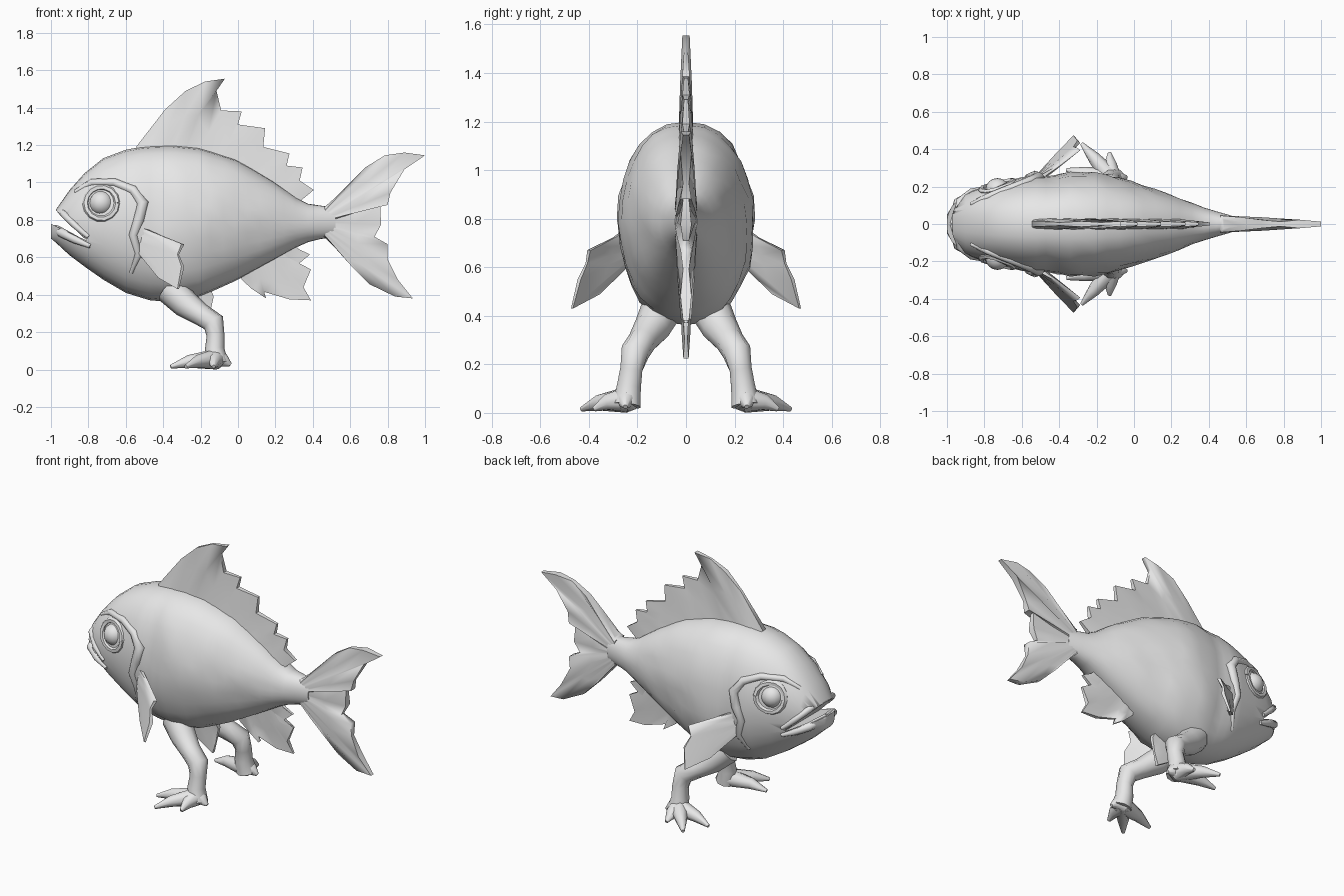
import bpy, bmesh, math, random
from mathutils import Vector

random.seed(4)
if "Cube" in bpy.data.objects:
    bpy.data.objects.remove(bpy.data.objects["Cube"])

grey = bpy.data.materials.new("plain_grey")
grey.use_nodes = True
grey.diffuse_color = (.8, .8, .8, 1)
grey.node_tree.nodes["Principled BSDF"].inputs["Base Color"].default_value = (.8, .8, .8, 1)


def finish(name, bm, mirrored=False, angle=55):
    """Turn a bmesh into a shaded object, optionally mirrored across the body."""
    bmesh.ops.recalc_face_normals(bm, faces=bm.faces)
    mesh = bpy.data.meshes.new(name)
    bm.to_mesh(mesh)
    bm.free()
    mesh.materials.append(grey)
    obj = bpy.data.objects.new(name, mesh)
    bpy.context.collection.objects.link(obj)
    bpy.ops.object.select_all(action='DESELECT')
    obj.select_set(True)
    bpy.context.view_layer.objects.active = obj
    bpy.ops.object.shade_smooth_by_angle(angle=math.radians(angle))
    if mirrored:
        mod = obj.modifiers.new("mirror", 'MIRROR')
        mod.use_axis = (False, True, False)
        mod.use_clip = False
        mod.use_mirror_merge = False
    return obj


def loft(name, rings, mirrored=False, angle=55):
    """Skin a list of closed rings and cap both ends."""
    bm = bmesh.new()
    rows = [[bm.verts.new((p[0], p[1], max(p[2], 0))) for p in ring] for ring in rings]
    count = len(rows[0])
    for a, b in zip(rows, rows[1:]):
        for j in range(count):
            k = (j + 1) % count
            bm.faces.new((a[j], a[k], b[k], b[j]))
    bm.faces.new(rows[0])
    bm.faces.new(rows[-1])
    return finish(name, bm, mirrored, angle)


def tube(name, path, radii, sides=8, mirrored=True):
    """Tapered limb along a path."""
    pts = [Vector(p) for p in path]
    rings = []
    for i, p in enumerate(pts):
        t = (pts[min(i + 1, len(pts) - 1)] - pts[max(i - 1, 0)]).normalized()
        u = t.cross(Vector((0, 1, 0))).normalized()
        v = t.cross(u)
        angles = [math.tau * j / sides for j in range(sides)]
        rings.append([p + radii[i] * (math.cos(a) * u + math.sin(a) * v) for a in angles])
    return loft(name, rings, mirrored)


def along(points, t):
    """Point at fraction t of a polyline with equal steps."""
    s = t * (len(points) - 1)
    i = min(int(s), len(points) - 2)
    return Vector(points[i]).lerp(Vector(points[i + 1]), s - i)


def fin(name, base, tips, thick, normal=(0, 1, 0), mirrored=False):
    """Ribbed fin: one section per ray, thick rays alternating with thin webs."""
    n = Vector(normal).normalized()
    rings = []
    for i, tip in enumerate(tips):
        b, tip = along(base, i / (len(tips) - 1)), Vector(tip)
        rib = thick * (1 if i % 2 == 0 else .55)
        levels = [(b, thick), (b.lerp(tip, .5), rib * .8), (tip, rib * .5)]
        rings.append([p + n * w for p, w in levels] + [p - n * w for p, w in reversed(levels)])
    return loft(name, rings, mirrored, 70)


def flat(pairs):
    return [(x, 0, z) for x, z in pairs]


# Body sections: position, underside, back, half width
SECTIONS = [(-1, .70, .78, .05), (-.97, .675, .86, .10), (-.9, .61, .96, .16),
            (-.82, .55, 1.05, .195), (-.72, .48, 1.13, .22), (-.6, .41, 1.175, .25),
            (-.52, .385, 1.19, .265), (-.47, .37, 1.195, .255), (-.35, .36, 1.2, .28),
            (-.2, .39, 1.185, .275), (0, .48, 1.12, .22), (.2, .59, 1.0, .155),
            (.35, .675, .89, .095), (.45, .70, .875, .065), (.52, .71, .865, .045)]


def section(x):
    for a, b in zip(SECTIONS, SECTIONS[1:]):
        if x <= b[0]:
            f = (x - a[0]) / (b[0] - a[0])
            return [p + (q - p) * f for p, q in zip(a, b)]
    return list(SECTIONS[-1])


def skin(x, z, out=0):
    """Point on the flank at the given side position."""
    _, low, high, w = section(x)
    h = (2 * z - low - high) / (high - low)
    return (x, w * max(0, 1 - h * h) ** .43 + out, z)


# Body with uneven scales behind the gills
stations = [s[0] for s in SECTIONS[:7]]
x = SECTIONS[7][0]
while x < .5:
    stations.append(x)
    x += .065
stations.append(SECTIONS[-1][0])
rings = []
for x in stations:
    _, low, high, w = section(x)
    ring = []
    for j in range(28):
        a = math.tau * j / 28
        rough = 1 + (random.uniform(-.035, .035) if -.45 < x < .33 else 0)
        c, s = math.cos(a), math.sin(a)
        y = math.copysign(abs(c) ** .86, c) * w * rough
        ring.append((x, y, (low + high) / 2 + s * (high - low) / 2))
    rings.append(ring)
body = loft("body", rings)

# Open mouth
wedge = [(-1.1, .825), (-.81, .69), (-1.1, .975)]
cutter = loft("mouth_cutter", [[(x, y, z) for x, z in wedge] for y in (-.4, .4)])
cut = body.modifiers.new("mouth", 'BOOLEAN')
cut.operation, cut.object, cut.solver = 'DIFFERENCE', cutter, 'EXACT'
bpy.context.view_layer.objects.active = body
bpy.ops.object.modifier_apply(modifier=cut.name)
bpy.data.objects.remove(cutter)

# Lips
tube("lower_lip", [skin(-.79, .66), skin(-.87, .695), skin(-.94, .73), (-.975, 0, .75)],
     [.012, .022, .025, .024])
tube("upper_lip", [skin(-.8, .71), skin(-.87, .77), skin(-.93, .83), (-.95, 0, .855)],
     [.012, .018, .02, .02])

# Eyes, sockets, brow and gill ridge
bm = bmesh.new()
bmesh.ops.create_uvsphere(bm, u_segments=16, v_segments=10, radius=.065)
bmesh.ops.translate(bm, verts=bm.verts, vec=skin(-.73, .89, -.03))
finish("eye", bm, True)
orbit = [math.tau * i / 14 for i in range(15)]
tube("eye_socket", [skin(-.73 + .085 * math.cos(a), .89 + .085 * math.sin(a), -.005) for a in orbit],
     [.018] * 15, 6)
ridge = [(-.87, .95), (-.78, 1.0), (-.66, 1.0), (-.56, .96), (-.51, .89),
         (-.53, .8), (-.56, .72), (-.53, .62), (-.57, .52)]
tube("gill_ridge", [skin(x, z, -.008) for x, z in ridge],
     [.012, .02, .022, .026, .032, .03, .025, .022, .012])

# Fins along the middle
fin("dorsal_fin", flat([(-.53, 1.16), (-.35, 1.17), (-.1, 1.13), (.1, 1.03), (.3, .87)]),
    flat([(-.545, 1.19), (-.39, 1.39), (-.28, 1.49), (-.175, 1.54), (-.07, 1.555), (-.115, 1.49),
          (-.09, 1.385), (.02, 1.38), (0, 1.31), (.145, 1.29), (.135, 1.19), (.275, 1.155),
          (.26, 1.09), (.345, 1.08), (.33, 1.01), (.405, .96), (.32, .89)]), .03)
fin("tail_fin", flat([(.46, .87), (.49, .79), (.46, .71)]),
    flat([(.48, .88), (.57, .97), (.68, 1.08), (.785, 1.145), (.89, 1.16), (1, 1.145), (.89, 1.07),
          (.815, .945), (.8, .88), (.76, .88), (.765, .775), (.73, .71), (.8, .67), (.8, .59),
          (.855, .48), (.935, .38), (.84, .39), (.705, .455), (.6, .56), (.48, .7)]), .045)
fin("anal_fin", flat([(.02, .52), (.15, .59), (.3, .69)]),
    flat([(.02, .48), (.075, .43), (.15, .38), (.14, .415), (.275, .375), (.39, .37), (.35, .44),
          (.39, .535), (.3, .545), (.385, .615), (.29, .66)]), .025)
fin("belly_fin", flat([(-.36, .4), (-.15, .44)]),
    flat([(-.36, .36), (-.28, .29), (-.17, .225), (-.15, .3), (-.13, .39)]), .022)

# Side fins
fin("side_fin", [(-.54, .22, .74), (-.53, .22, .62)],
    [(-.5, .25, .755), (-.42, .3, .72), (-.295, .4, .67), (-.32, .41, .615), (-.295, .44, .55),
     (-.32, .47, .43), (-.42, .36, .49), (-.5, .27, .59)], .02, (-.75, .65, .1), True)

# Legs and clawed feet
tube("leg", [(-.36, .1, .43), (-.28, .14, .35), (-.2, .18, .295), (-.13, .21, .25),
             (-.12, .225, .18), (-.125, .235, .11), (-.11, .245, .03)],
     [.085, .075, .06, .06, .048, .052, .06], 10)
for name, tip in (("inner_toe", (-.36, .29, .015)), ("outer_toe", (-.28, .43, .015)),
                  ("side_toe", (-.13, .38, .015)), ("heel", (-.04, .25, .025))):
    root, end = Vector((-.12, .245, .055)), Vector(tip)
    bend = root.lerp(end, .6) + Vector((0, 0, .012))
    tube(name, [root, bend, end], [.055, .034, .01])
